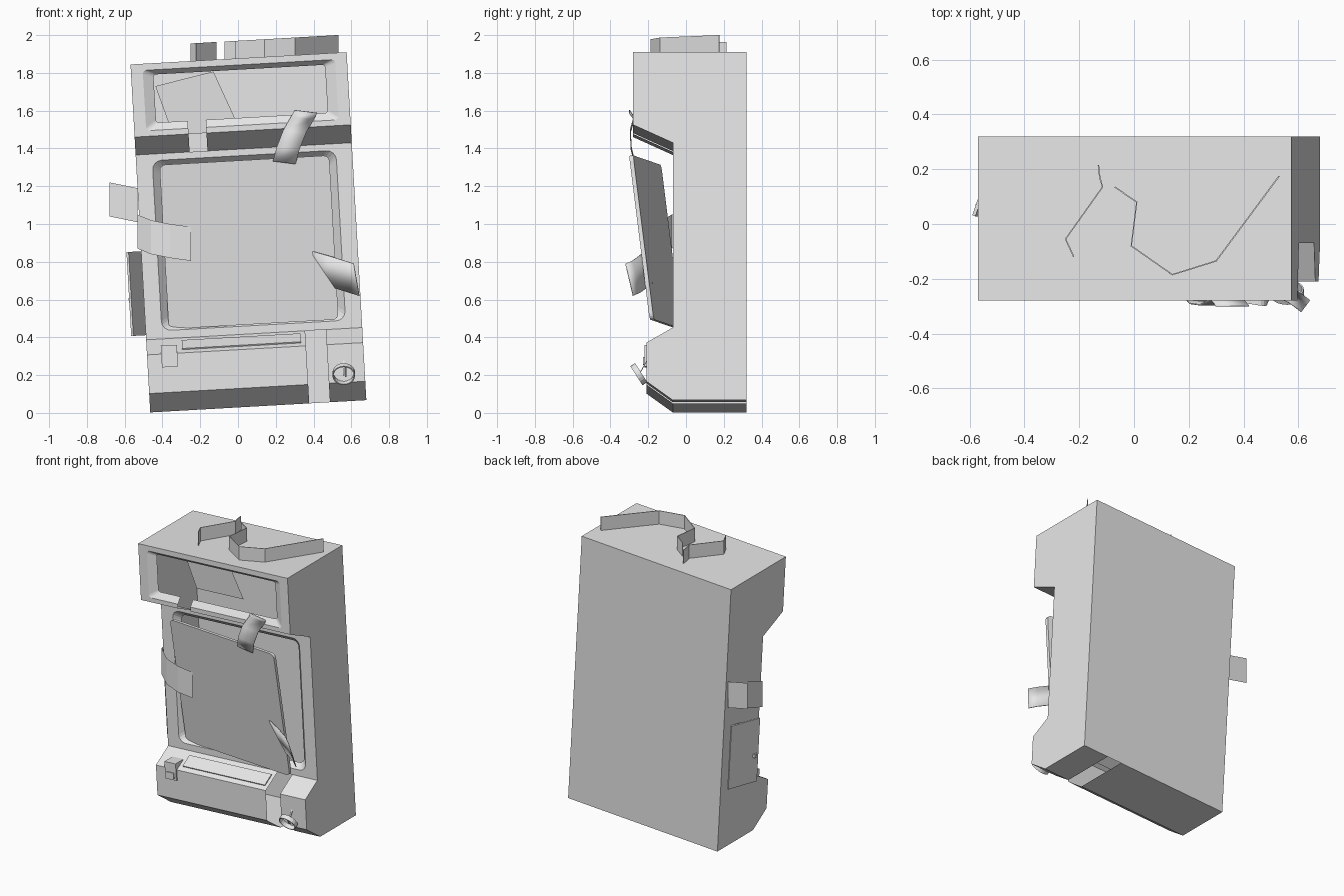
import bpy, bmesh, math
from mathutils import Matrix, Vector

if "Cube" in bpy.data.objects:
    bpy.data.objects.remove(bpy.data.objects["Cube"], do_unlink=True)

grey = bpy.data.materials.new("plain_grey")
grey.use_nodes = True
grey.diffuse_color = (0.8, 0.8, 0.8, 1)
grey.node_tree.nodes["Principled BSDF"].inputs["Base Color"].default_value = (0.8, 0.8, 0.8, 1)

# The whole cabinet leans sideways about its bottom centre
LEAN = Matrix.Translation((0.1075, 0, 0.035)) @ Matrix.Rotation(math.radians(-3.25), 4, 'Y')
UPRIGHT = Matrix.Identity(4)
HALF = 0.573


def finish(name, bm, matrix=None, recalc=True):
    if recalc:
        bmesh.ops.recalc_face_normals(bm, faces=bm.faces)
    if matrix:
        bm.transform(matrix)
    mesh = bpy.data.meshes.new(name)
    bm.to_mesh(mesh)
    bm.free()
    mesh.materials.append(grey)
    obj = bpy.data.objects.new(name, mesh)
    bpy.context.collection.objects.link(obj)
    return obj


def loft(name, rings, matrix=LEAN):
    """Closed solid through rings that share a point count."""
    bm = bmesh.new()
    loops = [[bm.verts.new(p) for p in ring] for ring in rings]
    n = len(loops[0])
    for a, b in zip(loops, loops[1:]):
        for i in range(n):
            j = (i + 1) % n
            bm.faces.new((a[i], a[j], b[j], b[i]))
    bm.faces.new(loops[0])
    bm.faces.new(loops[-1])
    return finish(name, bm, matrix)


def rounded(half, low, high, r, y, turn=0, tip=0):
    """Rounded rectangle facing the front, optionally turned and tipped."""
    ring = []
    mid = (low + high) / 2
    corners = [(half - r, high - r), (r - half, high - r), (r - half, low + r), (half - r, low + r)]
    for k, (cu, cv) in enumerate(corners):
        for s in range(5):
            a = math.pi / 2 * (k + s / 4)
            u, v = cu + r * math.cos(a), cv + r * math.sin(a)
            ring.append((u, y + turn * u + tip * (v - mid), v))
    return ring


def box(name, size, place, matrix=LEAN):
    bm = bmesh.new()
    bmesh.ops.create_cube(bm, size=1, matrix=place @ Matrix.Diagonal((*size, 1)))
    return finish(name, bm, matrix)


def ribbon(name, points, width, matrix=None, thick=0.005, smooth=False):
    """Flat strip centred on a path and spread along the width vector."""
    bm = bmesh.new()
    w = Vector(width) / 2
    rows = [(bm.verts.new(Vector(p) - w), bm.verts.new(Vector(p) + w)) for p in points]
    for (a, b), (c, d) in zip(rows, rows[1:]):
        bm.faces.new((a, c, d, b))
    obj = finish(name, bm, matrix, recalc=False)
    if smooth:
        for p in obj.data.polygons:
            p.use_smooth = True
    if thick:
        mod = obj.modifiers.new("thickness", 'SOLIDIFY')
        mod.thickness = thick
        mod.offset = 0
    return obj


def carve(target, cutter):
    mod = target.modifiers.new("recess", 'BOOLEAN')
    mod.operation = 'DIFFERENCE'
    mod.solver = 'EXACT'
    mod.object = cutter
    bpy.context.view_layer.objects.active = target
    bpy.ops.object.modifier_apply(modifier=mod.name)
    bpy.data.objects.remove(cutter, do_unlink=True)


# Cabinet shell from its side profile
side = [(0.32, 0), (-0.07, 0), (-0.21, 0.1), (-0.21, 0.305), (-0.07, 0.385),
        (-0.07, 1.365), (-0.28, 1.46), (-0.28, 1.845), (0.32, 1.845)]
body = loft("cabinet_body", [[(u, y, v) for y, v in side] for u in (-HALF, HALF)], UPRIGHT)

# Bevelled frames around the sign and display openings
SIGN_Y, DISPLAY_Y = -0.25, -0.03
carve(body, loft("sign_cutter", [rounded(0.51, 1.49, 1.81, 0.02, -0.32),
                                 rounded(0.51, 1.49, 1.81, 0.02, -0.28),
                                 rounded(0.455, 1.53, 1.785, 0.015, SIGN_Y)], UPRIGHT))
carve(body, loft("display_cutter", [rounded(0.487, 0.428, 1.33, 0.05, -0.1),
                                    rounded(0.487, 0.428, 1.33, 0.05, -0.07),
                                    rounded(0.45, 0.46, 1.295, 0.04, DISPLAY_Y)], UPRIGHT))

# Open the frames into the hollow shell and cut the two missing strips
LOWER_SLOT, SIGN_SLOT = (0.27, 0.38), (-0.287, -0.192)
bm = bmesh.new()
bm.from_mesh(body.data)
bmesh.ops.triangulate(bm, faces=bm.faces)
for u in LOWER_SLOT + SIGN_SLOT:
    bmesh.ops.bisect_plane(bm, geom=bm.verts[:] + bm.edges[:] + bm.faces[:],
                           plane_co=(u, 0, 0), plane_no=(1, 0, 0))


def missing(face):
    c = face.calc_center_median()
    opening = abs(face.normal.y) > 0.99 and min(abs(c.y - SIGN_Y), abs(c.y - DISPLAY_Y)) < 0.005
    lower = LOWER_SLOT[0] < c.x < LOWER_SLOT[1] and c.z < 0.385 and c.y < 0.315
    upper = SIGN_SLOT[0] < c.x < SIGN_SLOT[1] and 1.366 < c.z < 1.54 and c.y < -0.05
    return opening or lower or upper


bmesh.ops.delete(bm, geom=[f for f in bm.faces if missing(f)], context='FACES')
bm.transform(LEAN)
bm.to_mesh(body.data)
bm.free()

# Torn sheet hanging inside behind the sign opening
bm = bmesh.new()
sheet = [(-0.448, 0.02, 1.723), (-0.37, 0.04, 1.46), (-0.01, 0.04, 1.46), (-0.137, 0.02, 1.783)]
bm.faces.new([bm.verts.new(p) for p in sheet])
finish("torn_sheet", bm, LEAN, recalc=False)

# Loose display panel, its left edge still seated and its upper right swung out
loft("display_panel", [rounded(0.45, 0.435, 1.305, 0.03, y, -0.165, -0.125) for y in (-0.173, -0.151)])

# Control deck: raised plate and coin slot block
SLOPE = Matrix.Rotation(math.atan2(0.08, 0.14), 4, 'X')
box("deck_plate", (0.63, 0.09, 0.02), Matrix.Translation((-0.07, -0.14, 0.342)) @ SLOPE)
box("slot_block", (0.085, 0.11, 0.115), Matrix.Translation((-0.455, -0.166, 0.292)))
box("slot_flap", (0.055, 0.015, 0.04), Matrix.Translation((-0.455, -0.22, 0.265)))

# Side service door, hinged at the rear and ajar
hinge = Vector((-HALF, 0.24, 0.632))
swing = Vector((-0.072, -0.21, 0))
ribbon("service_door", [hinge, hinge + swing], (0, 0, 0.445), LEAN, 0.012)
box("door_knob", (0.02, 0.025, 0.025), Matrix.Translation((-0.643, 0.06, 0.6)))

# Loose lock ring hanging from the front
AXIS = Vector((0, -0.84, -0.54))
ring_place = Matrix.Translation((0.56, -0.25, 0.205)) @ AXIS.to_track_quat('Z', 'Y').to_matrix().to_4x4()
bm = bmesh.new()
bmesh.ops.create_cone(bm, cap_ends=False, segments=20, radius1=0.06, radius2=0.06,
                      depth=0.03, matrix=ring_place)
ring = finish("lock_ring", bm)
ring.modifiers.new("wall", 'SOLIDIFY').thickness = 0.006
box("lock_tongue", (0.008, 0.07, 0.01), ring_place @ Matrix.Translation((0.01, 0.02, 0)), None)
ribbon("lock_wire", [(0.56, -0.25, 0.2), (0.56, -0.205, 0.28)], (0.01, 0, 0))

# Tape that peels off the rear left corner, follows the side and wraps to the display
ribbon("left_tape", [(-0.68, 0.3, 1.13), (-0.533, 0.3, 1.1), (-0.533, -0.075, 0.96)],
       (0, 0, 0.18), thick=0)
ribbon("front_tape", [(-0.533, -0.075, 0.96), (-0.46, -0.125, 0.93), (-0.36, -0.145, 0.91),
                      (-0.25, -0.14, 0.895)], (0, 0, 0.18), thick=0)

# Loose tape ends by the display
ribbon("right_tape", [(0.41, -0.2, 0.77), (0.5, -0.23, 0.745), (0.58, -0.265, 0.72),
                      (0.627, -0.3, 0.705)], (-0.03, -0.04, 0.17), smooth=True)
ribbon("curled_tape", [(0.245, -0.272, 1.325), (0.265, -0.29, 1.4), (0.3, -0.295, 1.49),
                       (0.34, -0.275, 1.56), (0.36, -0.3, 1.595)], (0.12, 0, -0.015), smooth=True)

# Tape strips standing on the roof
roof = {"rear_roof_tape": [(-0.13, 0.215), (-0.125, 0.17), (-0.115, 0.135), (-0.25, -0.055), (-0.22, -0.12)],
        "front_roof_tape": [(0.53, 0.175), (0.3, -0.135), (0.14, -0.185), (-0.01, -0.08),
                            (0.01, 0.08), (-0.07, 0.135)]}
for name, path in roof.items():
    ribbon(name, [(x, y, 1.92 + 0.057 * x) for x, y in path], (0, 0, 0.1))
